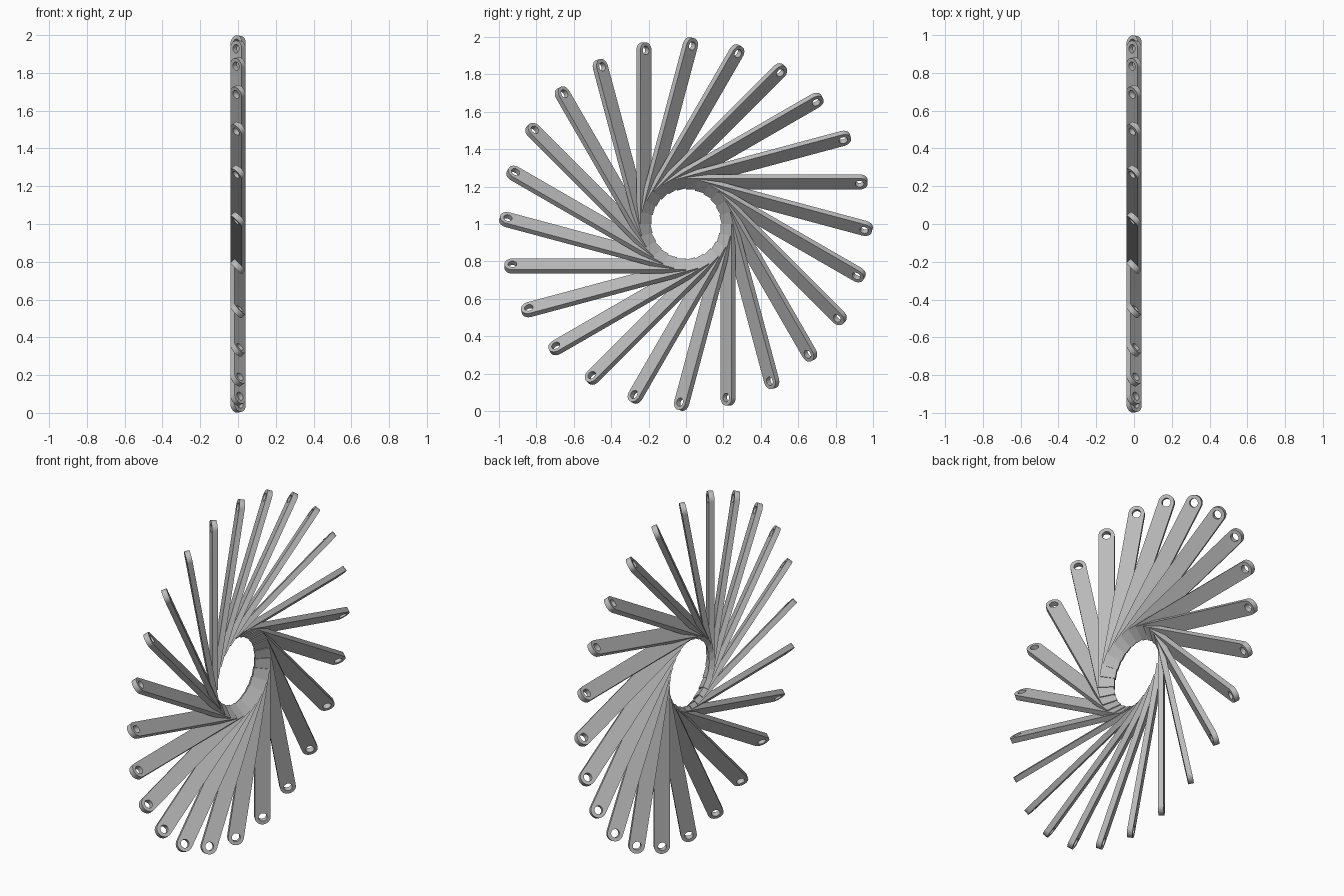
import bpy, bmesh, math
from mathutils import Matrix, Vector

cube = bpy.data.objects.get("Cube")
if cube:
    bpy.data.objects.remove(cube, do_unlink=True)

BLADES = 24
WIDTH, THICK = 0.085, 0.03
REACH = 0.928        # distance from blade root to its hole
OFFSET = 0.225       # distance of blade centreline from the hub axis
HOLE = 0.023

grey = bpy.data.materials.new("plain grey")
grey.use_nodes = True
colour = (0.5, 0.5, 0.5, 1)
grey.diffuse_color = colour
grey.node_tree.nodes["Principled BSDF"].inputs["Base Color"].default_value = colour


def arc(radius, start, end, steps):
    angles = [start + (end - start) * i / steps for i in range(steps + 1)]
    return [(REACH + radius * math.cos(a), radius * math.sin(a)) for a in angles]


def add_loop(bm, points):
    verts = [bm.verts.new((x, y, -THICK / 2)) for x, y in points]
    return [bm.edges.new((v, verts[i - 1])) for i, v in enumerate(verts)]


# Blade: flat bar with a square root, a rounded tip and a round hole
half = WIDTH / 2
outline = [(0, half), (0, -half)] + arc(half, -math.pi / 2, math.pi / 2, 16)
hole = arc(HOLE, 0, 2 * math.pi, 24)[:-1]
bm = bmesh.new()
edges = add_loop(bm, outline) + add_loop(bm, hole)
bmesh.ops.triangle_fill(bm, edges=edges, use_beauty=True)
result = bmesh.ops.extrude_face_region(bm, geom=bm.faces[:], use_keep_orig=True)
top = [g for g in result["geom"] if isinstance(g, bmesh.types.BMVert)]
bmesh.ops.translate(bm, verts=top, vec=(0, 0, THICK))
bmesh.ops.recalc_face_normals(bm, faces=bm.faces[:])
mesh = bpy.data.meshes.new("blade")
bm.to_mesh(mesh)
bm.free()
mesh.materials.append(grey)

# Twist the bar half a right angle about its length and move it off the axis
long_axis = Vector((0, 1, 0))
width_axis = Vector((1, 0, 1)).normalized()
normal = long_axis.cross(width_axis)
pose = Matrix((long_axis, width_axis, normal)).transposed().to_4x4()
pose.translation = (0, 0, OFFSET)
mesh.transform(pose)

# Ring of identical blades around the hub axis
bpy.ops.object.select_all(action="DESELECT")
for i in range(BLADES):
    blade = bpy.data.objects.new(f"blade_{i + 1}", mesh)
    bpy.context.collection.objects.link(blade)
    blade.location = (0, 0, 1)
    blade.rotation_euler = (i * 2 * math.pi / BLADES, 0, 0)
    if i == 0:
        blade.select_set(True)
        bpy.context.view_layer.objects.active = blade
bpy.ops.object.shade_smooth_by_angle(angle=math.radians(30))
